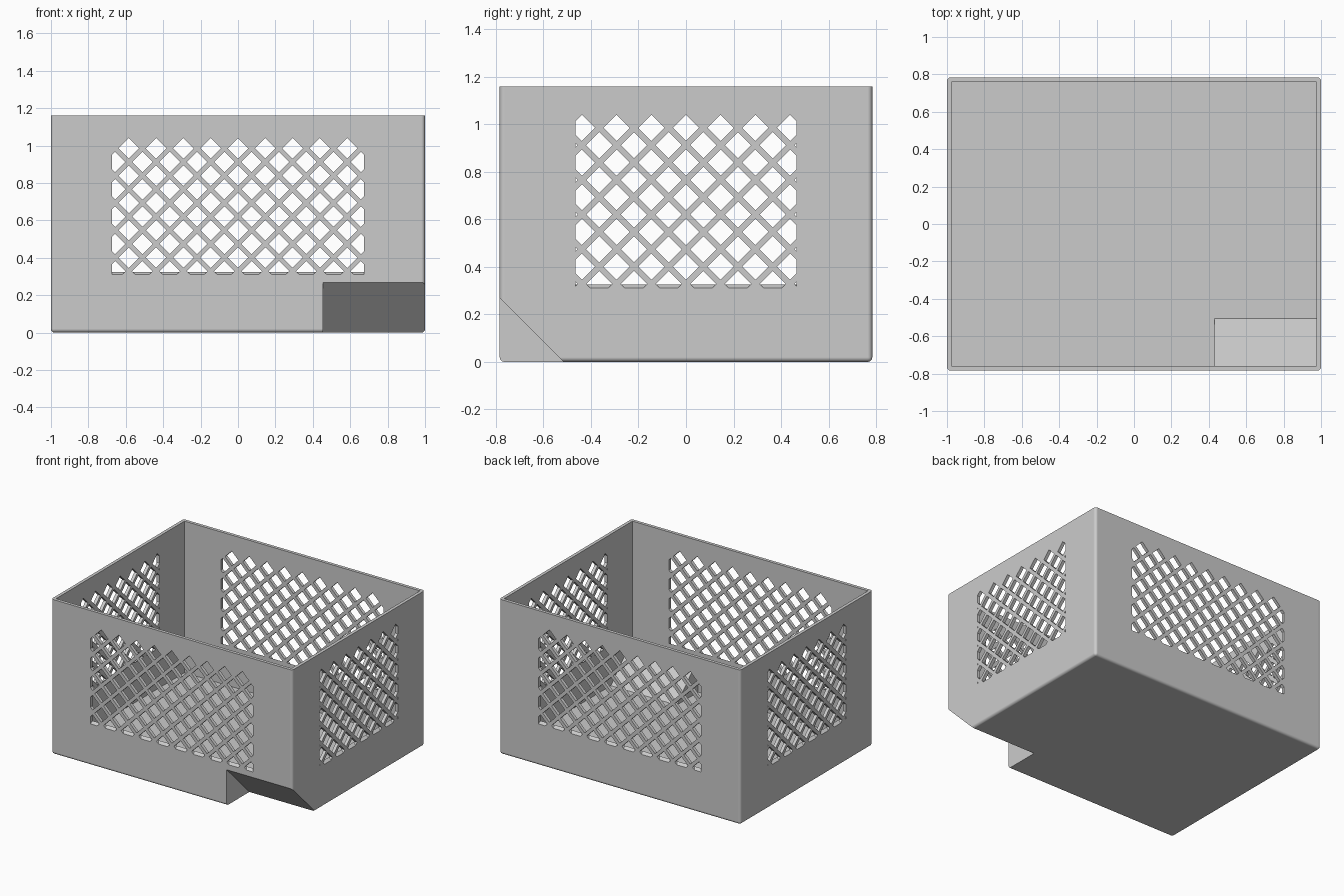
import bpy, bmesh, math

if "Cube" in bpy.data.objects:
    bpy.data.objects.remove(bpy.data.objects["Cube"])

L, W, H = 1.0, 0.784, 1.16      # half length, half width, height
T = 0.024                       # wall thickness
PITCH, HALF = 0.146, 0.055      # lattice spacing, diamond half diagonal
TOP_ROW = 0.985                 # height of the highest diamond centres
FLIP = 0.515                    # chamfer plane: y + z = -FLIP
NOTCH_X = 0.455

grey = bpy.data.materials.new("plain grey")
grey.diffuse_color = (0.6, 0.6, 0.6, 1)
grey.use_nodes = True
grey.node_tree.nodes["Principled BSDF"].inputs["Base Color"].default_value = grey.diffuse_color


def to_object(name, bm):
    bmesh.ops.recalc_face_normals(bm, faces=bm.faces)
    mesh = bpy.data.meshes.new(name)
    bm.to_mesh(mesh)
    bm.free()
    mesh.materials.append(grey)
    obj = bpy.data.objects.new(name, mesh)
    bpy.context.collection.objects.link(obj)
    return obj


def box_mesh(x, y, z0, z1):
    bm = bmesh.new()
    bmesh.ops.create_cube(bm, size=1)
    for v in bm.verts:
        v.co = (v.co.x * 2 * x, v.co.y * 2 * y, z0 if v.co.z < 0 else z1)
    return bm


def add_prism(bm, profile, a, b, axis):
    """Extrude a (u, z) profile from a to b along axis."""
    def place(u, z, d):
        return (d, u, z) if axis == 'x' else (u, d, z)
    ends = [[bm.verts.new(place(u, z, d)) for u, z in profile] for d in (a, b)]
    n = len(profile)
    bm.faces.new(ends[0])
    bm.faces.new(ends[1][::-1])
    for i in range(n):
        j = (i + 1) % n
        bm.faces.new((ends[0][i], ends[1][i], ends[1][j], ends[0][j]))


def boolean(obj, cutter, operation):
    mod = obj.modifiers.new("cut", 'BOOLEAN')
    mod.operation, mod.solver, mod.object = operation, 'EXACT', cutter
    bpy.context.view_layer.objects.active = obj
    bpy.ops.object.modifier_apply(modifier=mod.name)
    bpy.data.objects.remove(cutter, do_unlink=True)


def wedge(offset, x0):
    """Corner wedge below the plane y + z = -offset."""
    bm = bmesh.new()
    add_prism(bm, [(-1.2, 1.2 - offset), (-1.2, -0.3), (0.3 - offset, -0.3)],
              x0, 1.2, 'x')
    return to_object("corner_wedge", bm)


def lattice(axis, half_width, depth):
    """Diamond holes running through a pair of opposite walls."""
    bm = bmesh.new()
    reach = depth + 0.05
    for row in range(10):
        z = TOP_ROW - row * PITCH / 2
        for col in range(-6, 7):
            u = (col + 0.5 * (row % 2)) * PITCH
            if abs(u) - HALF < half_width:
                add_prism(bm, [(u - HALF, z), (u, z - HALF),
                               (u + HALF, z), (u, z + HALF)], -reach, reach, axis)
    holes = to_object("diamond_holes", bm)
    # window frame with a sill that slopes down to the outside
    inner, slope = depth - T, 0.6
    out = depth + 0.1
    low = 0.325 - slope * (out - inner)
    bm = bmesh.new()
    add_prism(bm, [(-out, low), (-inner, 0.325), (inner, 0.325), (out, low),
                   (out, 1.1), (-out, 1.1)], -half_width, half_width,
              'y' if axis == 'x' else 'x')
    boolean(holes, to_object("window_frame", bm), 'INTERSECT')
    return holes


# Outer shell with rounded vertical and bottom edges
bm = box_mesh(L, W, 0, H)
rounded = [e for e in bm.edges if min(v.co.z for v in e.verts) < 0.01]
bmesh.ops.bevel(bm, geom=rounded, offset=0.02, segments=4, profile=0.5,
                affect='EDGES')
basket = to_object("basket", bm)
boolean(basket, wedge(FLIP, NOTCH_X), 'DIFFERENCE')

# Hollow inside, following the chamfered corner
cavity = to_object("cavity", box_mesh(L - T, W - T, T, H + 0.2))
boolean(cavity, wedge(FLIP - T * math.sqrt(2), NOTCH_X - T), 'DIFFERENCE')
boolean(basket, cavity, 'DIFFERENCE')

# Lattice windows in all four walls
boolean(basket, lattice('y', 0.675, W), 'DIFFERENCE')
boolean(basket, lattice('x', 0.465, L), 'DIFFERENCE')

# Smooth rounded edges, keep the walls flat
bpy.context.view_layer.objects.active = basket
basket.select_set(True)
bpy.ops.object.shade_smooth_by_angle(angle=math.radians(30))
flat = basket.modifiers.new("flat_walls", 'WEIGHTED_NORMAL')
flat.keep_sharp = True
